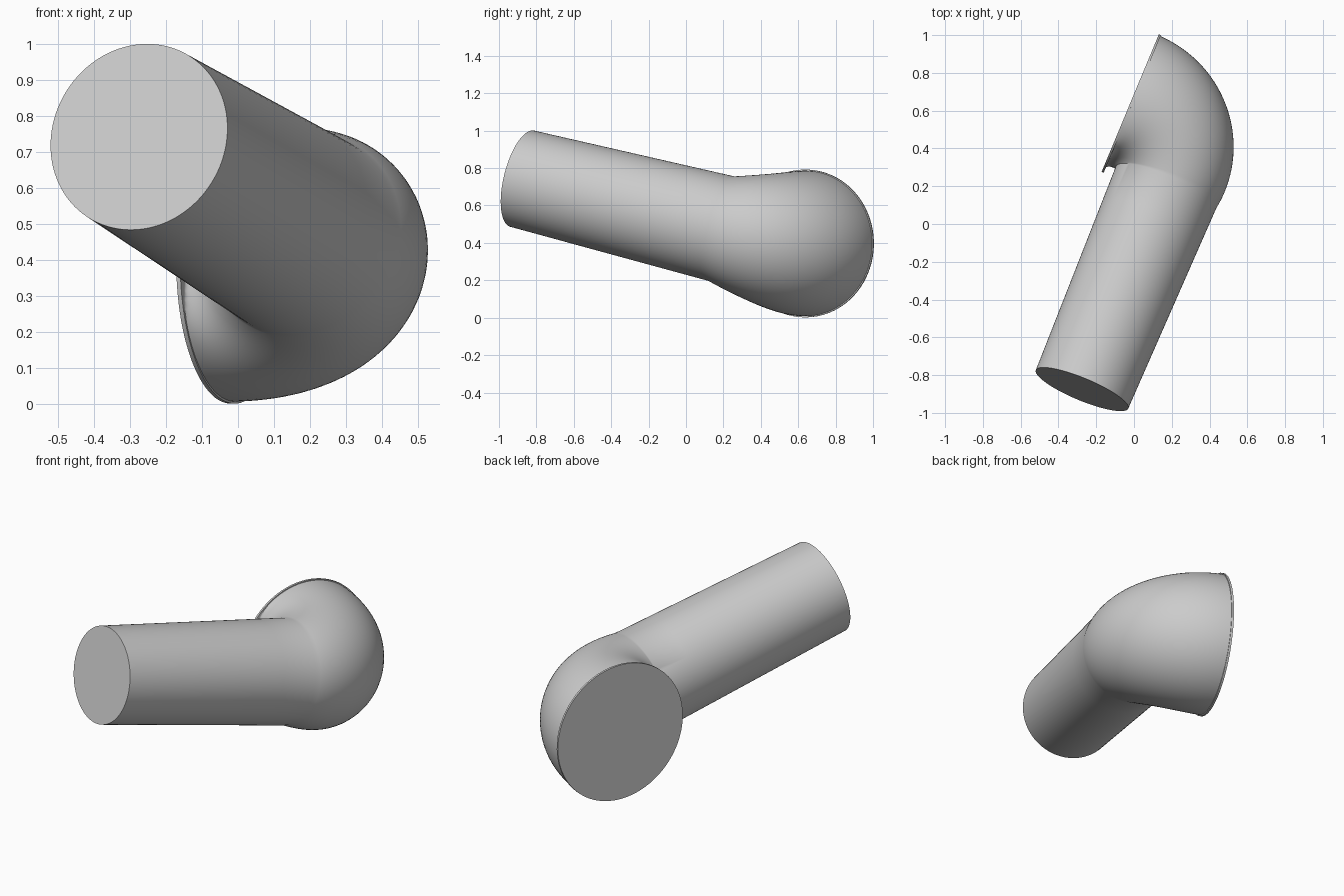
import bpy, bmesh, math
from mathutils import Vector

cube = bpy.data.objects.get("Cube")
if cube:
    bpy.data.objects.remove(cube)

SIDES, BEND_STEPS, TUBE_STEPS = 96, 32, 6
START = Vector((-0.275, -0.875, 0.743))         # centre of the narrow end
END = Vector((-0.02, 0.64, 0.397))              # centre of the wide end
AXIS = Vector((0.384, 0.923, -0.23)).normalized()   # direction of the straight tube
OUT = Vector((-0.923, 0.384, 0)).normalized()       # direction the wide end faces
R_START, R_BEND, R_END = 0.265, 0.288, 0.395
LIP = 0.012

# Grey material
grey = bpy.data.materials.new("plain grey")
grey.use_nodes = True
colour = (0.6, 0.6, 0.6, 1)
grey.diffuse_color = colour
grey.node_tree.nodes["Principled BSDF"].inputs["Base Color"].default_value = colour

bend_radius = (END - START).dot(OUT)
pivot = END - AXIS * bend_radius
bend_start = pivot - OUT * bend_radius

bm = bmesh.new()


def ring(centre, tangent, radius, clamp=False):
    """One circle of the sweep; clamped rings stay behind the wide end's plane."""
    side = AXIS.cross(OUT).normalized()
    across = side.cross(tangent)
    verts = []
    for i in range(SIDES):
        a = math.tau * i / SIDES
        p = centre + (across * math.cos(a) + side * math.sin(a)) * radius
        if clamp:
            p -= OUT * max(0, (p - END).dot(OUT) + LIP)
        verts.append(bm.verts.new(p))
    return verts


rings = []
# Straight tube, widening slightly
for k in range(TUBE_STEPS):
    t = k / TUBE_STEPS
    rings.append(ring(START.lerp(bend_start, t), AXIS,
                      R_START + (R_BEND - R_START) * t))

# Flaring quarter bend
for k in range(BEND_STEPS + 1):
    a = math.pi / 2 * k / BEND_STEPS
    centre = pivot + (AXIS * math.sin(a) - OUT * math.cos(a)) * bend_radius
    tangent = AXIS * math.cos(a) + OUT * math.sin(a)
    radius = R_BEND + (R_END - 0.006 - R_BEND) * math.sin(a)
    rings.append(ring(centre, tangent, radius, True))

# Thin lip around the wide end
rings.append(ring(END - OUT * LIP, OUT, R_END))
rings.append(ring(END, OUT, R_END))

for a, b in zip(rings, rings[1:]):
    for i in range(SIDES):
        j = (i + 1) % SIDES
        bm.faces.new((a[i], a[j], b[j], b[i]))

# Flat end caps
bm.faces.new(rings[0][::-1])
bm.faces.new(rings[-1])
bmesh.ops.remove_doubles(bm, verts=bm.verts, dist=0.0001)
bmesh.ops.recalc_face_normals(bm, faces=bm.faces)

mesh = bpy.data.meshes.new("pipe_elbow")
bm.to_mesh(mesh)
bm.free()
mesh.materials.append(grey)
elbow = bpy.data.objects.new("pipe_elbow", mesh)
bpy.context.collection.objects.link(elbow)

bpy.ops.object.select_all(action='DESELECT')
elbow.select_set(True)
bpy.context.view_layer.objects.active = elbow
bpy.ops.object.shade_smooth_by_angle(angle=math.radians(40))
